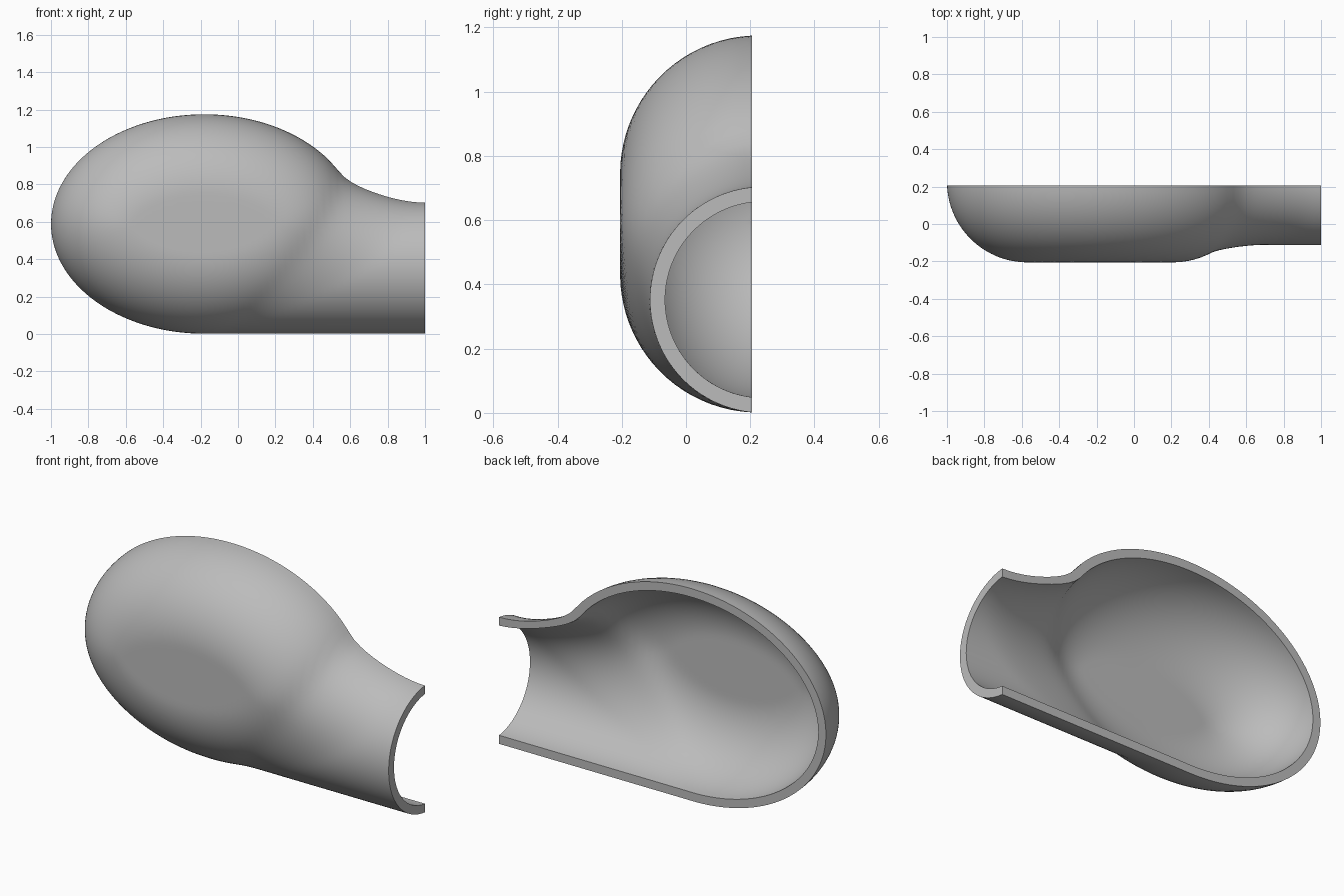
import bpy, bmesh
from math import pi, sin, cos, hypot, sqrt, copysign

if "Cube" in bpy.data.objects:
    bpy.data.objects.remove(bpy.data.objects["Cube"])

# Dimensions: rounded elliptical bulb, round neck, rolling-ball fillet
A, B = 0.82, 0.587
BULB_X, BULB_Z = -0.18, 0.588
DEPTH, ROUND = 0.445, 0.43
NECK_Z, NECK_R = 0.352, 0.352
MID_Y, CUT_Y = 0.24, 0.205
FILLET, WALL = 0.43, 0.047
ROWS, COLS = 96, 56


def ellipse_distance(x, z):
    """Signed distance and outward normal of the bulb outline."""
    px, pz = abs(x), abs(z)
    tx = tz = sqrt(0.5)
    for _ in range(5):
        ex = (A * A - B * B) * tx ** 3 / A
        ez = (B * B - A * A) * tz ** 3 / B
        r = hypot(A * tx - ex, B * tz - ez)
        q = hypot(px - ex, pz - ez) or 1e-9
        tx = min(1, max(0, ((px - ex) * r / q + ex) / A))
        tz = min(1, max(0, ((pz - ez) * r / q + ez) / B))
        n = hypot(tx, tz)
        tx, tz = tx / n, tz / n
    d = hypot(px - A * tx, pz - B * tz)
    if (px / A) ** 2 + (pz / B) ** 2 < 1:
        d = -d
    nx, nz = tx / A, tz / B
    n = hypot(nx, nz)
    return d, copysign(nx / n, x), copysign(nz / n, z)


def bulb(x, y, z):
    """Extruded ellipse with a round edge: distance and normal."""
    d, nx, nz = ellipse_distance(x - BULB_X, z - BULB_Z)
    side, front = d + ROUND, MID_Y - y - (DEPTH - ROUND)
    u, v = max(side, 0), max(front, 0)
    m = hypot(u, v)
    dist = m + min(max(side, front), 0) - ROUND
    if m < 1e-6:
        return dist, (nx, 0, nz)
    return dist, (nx * u / m, -v / m, nz * u / m)


def body(x, y, z):
    """Bulb and neck joined by a fillet."""
    d1, n1 = bulb(x, y, z)
    if x < BULB_X:
        return d1
    ny, nz = y - MID_Y, z - NECK_Z
    m = hypot(ny, nz)
    d2 = m - NECK_R
    c = (n1[1] * ny + n1[2] * nz) / m if m > 1e-6 else 0
    u, v = FILLET - d1, FILLET - d2
    if u > 0 and v > 0 and u > c * v and v > c * u and abs(c) < 0.9999:
        return FILLET - sqrt((u * u + v * v - 2 * c * u * v) / (1 - c * c))
    return min(d1, d2)


def skin(bm, inset):
    """Half-round sections along x, found by searching outward."""
    x0 = -1 + inset
    rows = []
    for i in range(ROWS + 1):
        x = x0 + (1 - x0) * (i / ROWS) ** 2
        s = min(1, max(0, (x - BULB_X) / 0.75))
        zc = BULB_Z + (NECK_Z - BULB_Z) * s * s * (3 - 2 * s)
        row = []
        for j in range(COLS + 1):
            t = pi * j / COLS
            lo, hi = 0, 1
            for _ in range(18):
                r = (lo + hi) / 2
                if body(x, CUT_Y - r * sin(t), zc + r * cos(t)) < -inset:
                    lo = r
                else:
                    hi = r
            row.append(bm.verts.new((x, CUT_Y - lo * sin(t), zc + lo * cos(t))))
        rows.append(row)
    return rows


def bridge(bm, first, second):
    for k in range(len(first) - 1):
        bm.faces.new((first[k], first[k + 1], second[k + 1], second[k]))


# Shell: outer and inner skins joined along the cut rim and the neck opening
bm = bmesh.new()
outer, inner = skin(bm, 0), skin(bm, WALL)
for rows in (outer, inner):
    for a, b in zip(rows, rows[1:]):
        bridge(bm, a, b)
for k in (0, -1):
    bridge(bm, [r[k] for r in outer], [r[k] for r in inner])
bridge(bm, outer[-1], inner[-1])
bmesh.ops.remove_doubles(bm, verts=bm.verts, dist=0.0004)
bmesh.ops.recalc_face_normals(bm, faces=bm.faces)

mesh = bpy.data.meshes.new("half_shell")
bm.to_mesh(mesh)
bm.free()
shell = bpy.data.objects.new("half_shell", mesh)
bpy.context.collection.objects.link(shell)

# Plain grey material
grey = bpy.data.materials.new("plain_grey")
grey.use_nodes = True
colour = (0.5, 0.5, 0.5, 1)
grey.diffuse_color = colour
grey.node_tree.nodes["Principled BSDF"].inputs["Base Color"].default_value = colour
mesh.materials.append(grey)

bpy.ops.object.select_all(action="DESELECT")
shell.select_set(True)
bpy.context.view_layer.objects.active = shell
bpy.ops.object.shade_smooth_by_angle(angle=0.6)
